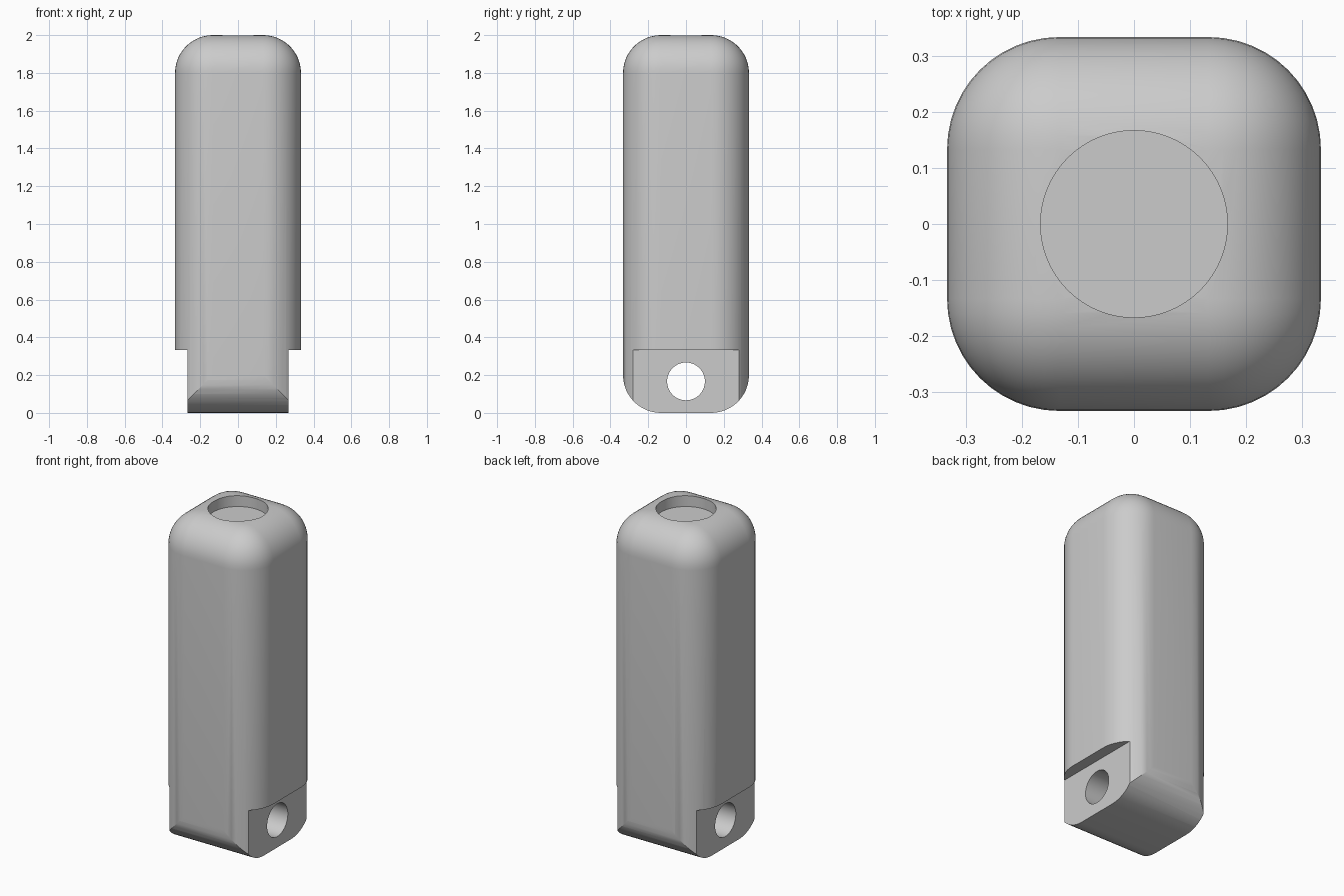
import bpy, bmesh, math

if "Cube" in bpy.data.objects:
    bpy.data.objects.remove(bpy.data.objects["Cube"])

U = 1 / 15            # design unit
H = 5 * U             # half width of the body
R = 3 * U             # edge rounding
SEG = 12


def make_object(name, bm):
    bmesh.ops.recalc_face_normals(bm, faces=bm.faces)
    mesh = bpy.data.meshes.new(name)
    bm.to_mesh(mesh)
    bm.free()
    obj = bpy.data.objects.new(name, mesh)
    bpy.context.collection.objects.link(obj)
    return obj


def box(name, lo, hi):
    bm = bmesh.new()
    bmesh.ops.create_cube(bm, size=1)
    for v in bm.verts:
        v.co = [lo[i] + (v.co[i] + 0.5) * (hi[i] - lo[i]) for i in range(3)]
    return make_object(name, bm)


def cylinder(name, radius, depth, location, rotation=(0, 0, 0)):
    bpy.ops.mesh.primitive_cylinder_add(vertices=64, radius=radius, depth=depth,
                                        location=location, rotation=rotation)
    obj = bpy.context.object
    obj.name = name
    return obj


def boolean(target, cutter, operation='DIFFERENCE'):
    cutter.hide_render = True
    mod = target.modifiers.new(cutter.name, 'BOOLEAN')
    mod.operation = operation
    mod.solver = 'EXACT'
    mod.object = cutter
    bpy.ops.object.select_all(action='DESELECT')
    bpy.context.view_layer.objects.active = target
    target.select_set(True)
    bpy.ops.object.modifier_apply(modifier=mod.name)
    bpy.data.objects.remove(cutter)


# Body: square bar with rounded upright and top edges
body = box("body", (-H, -H, -0.1), (H, H, 2))
bm = bmesh.new()
bm.from_mesh(body.data)
edges = [e for e in bm.edges if max(v.co.z for v in e.verts) > 1]
bmesh.ops.bevel(bm, geom=edges, offset=R, offset_type='OFFSET', segments=SEG,
                profile=0.5, affect='EDGES', clamp_overlap=True)
bm.to_mesh(body.data)
bm.free()

# Bottom end: rounded only towards front and back
arc = [(H - R + R * math.sin(a), R - R * math.cos(a))
       for a in (math.pi / 2 * i / SEG for i in range(SEG + 1))]
half = arc + [(0.5, R + 0.003), (0.5, 2.5)]
profile = half + [(-y, z) for y, z in reversed(half)]
bm = bmesh.new()
face = bm.faces.new([bm.verts.new((-1, y, z)) for y, z in profile])
ext = bmesh.ops.extrude_face_region(bm, geom=[face])["geom"]
bmesh.ops.translate(bm, vec=(2, 0, 0),
                    verts=[v for v in ext if isinstance(v, bmesh.types.BMVert)])
boolean(body, make_object("bottom_rounding", bm), 'INTERSECT')

# Side notches leaving the narrower lug
for s in (-1, 1):
    xs = sorted((s * 4 * U, s * 0.6))
    boolean(body, box("notch", (xs[0], -0.6, -0.2), (xs[1], 0.6, 5 * U)))

# Cross hole through the lug and shallow round recess in the top
boolean(body, cylinder("cross_hole", 1.5 * U, 2, (0, 0, 2.5 * U), (0, math.pi / 2, 0)))
boolean(body, cylinder("top_recess", 2.5 * U, 0.4, (0, 0, 2 - U + 0.2)))

bpy.ops.object.select_all(action='DESELECT')
bpy.context.view_layer.objects.active = body
body.select_set(True)
bpy.ops.object.shade_smooth_by_angle(angle=math.radians(25))
